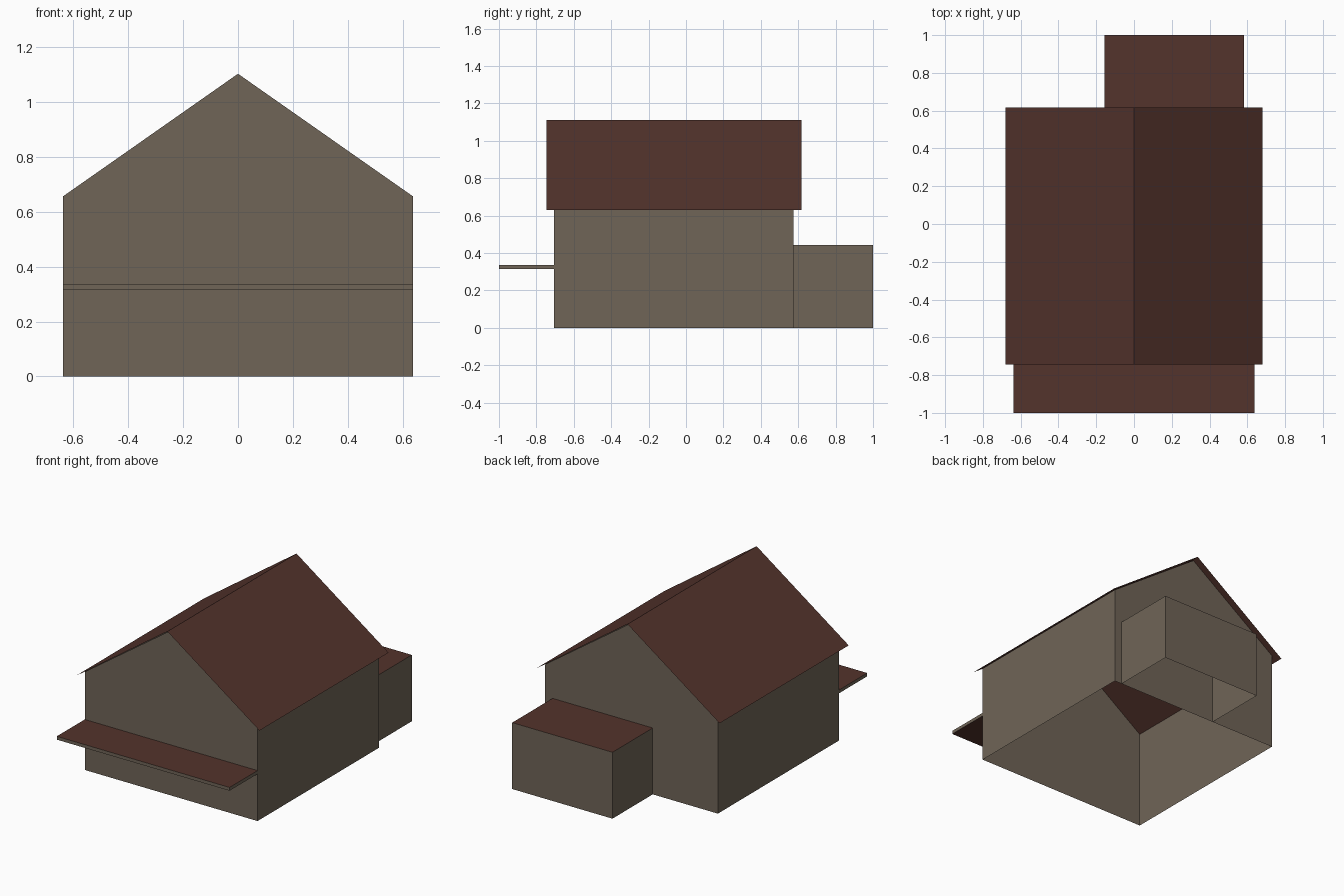
import bpy
import bmesh
from mathutils import Vector

cube = bpy.data.objects.get("Cube")
if cube:
    bpy.data.objects.remove(cube, do_unlink=True)


def material(name, rgb):
    mat = bpy.data.materials.new(name)
    mat.use_nodes = True
    color = (*rgb, 1.0)
    mat.diffuse_color = color
    mat.node_tree.nodes["Principled BSDF"].inputs["Base Color"].default_value = color
    return mat


WALL = material("taupe wall", (0.16, 0.128, 0.096))
ROOF = material("dark red brown roof", (0.087, 0.033, 0.025))


def extrude_profile(name, profile, y0, y1, mats, closed=True, skip=None, roof_rule=None):
    """Extrude an x-z profile along y; skip and roof_rule test face normals."""
    bm = bmesh.new()
    front = [bm.verts.new((x, y0, z)) for x, z in profile]
    back = [bm.verts.new((x, y1, z)) for x, z in profile]
    count = len(profile)
    for i in range(count if closed else count - 1):
        j = (i + 1) % count
        bm.faces.new((front[i], front[j], back[j], back[i]))
    if closed:
        bm.faces.new(front)
        bm.faces.new(back[::-1])
        bmesh.ops.recalc_face_normals(bm, faces=bm.faces)
    bm.normal_update()
    if skip:
        unwanted = [f for f in bm.faces if skip(f.normal)]
        bmesh.ops.delete(bm, geom=unwanted, context="FACES")
    if roof_rule:
        for f in bm.faces:
            f.material_index = int(roof_rule(f.normal))
    mesh = bpy.data.meshes.new(name)
    bm.to_mesh(mesh)
    bm.free()
    for mat in mats:
        mesh.materials.append(mat)
    obj = bpy.data.objects.new(name, mesh)
    bpy.context.collection.objects.link(obj)
    return obj


def rectangle(x0, x1, z0, z1):
    return [(x0, z0), (x1, z0), (x1, z1), (x0, z1)]


UP = Vector((0, 0, 1))
BACK = Vector((0, 1, 0))

# Gabled walls, open under the roof and at the ground
half = 0.638
extrude_profile("house_walls",
                [(-half, 0), (half, 0), (half, 0.655), (0, 1.102), (-half, 0.655)],
                -0.705, 0.575, [WALL], skip=lambda n: abs(n.dot(UP)) > 0.1)

# Thin gable roof sheet with overhangs
extrude_profile("gable_roof", [(0.68, 0.63), (0, 1.11), (-0.68, 0.63)][::-1],
                -0.745, 0.617, [ROOF], closed=False)

# Flat-roofed rear extension, open at the ground and against the house
extrude_profile("rear_extension", rectangle(-0.157, 0.583, 0, 0.443),
                0.575, 1.0, [WALL, ROOF],
                skip=lambda n: n.dot(UP) < -0.5 or n.dot(BACK) < -0.5,
                roof_rule=lambda n: n.dot(UP) > 0.5)

# Flat awning slab across the front
extrude_profile("front_awning", rectangle(-half, half, 0.315, 0.337),
                -1.0, -0.705, [WALL, ROOF],
                roof_rule=lambda n: abs(n.dot(UP)) > 0.5)
